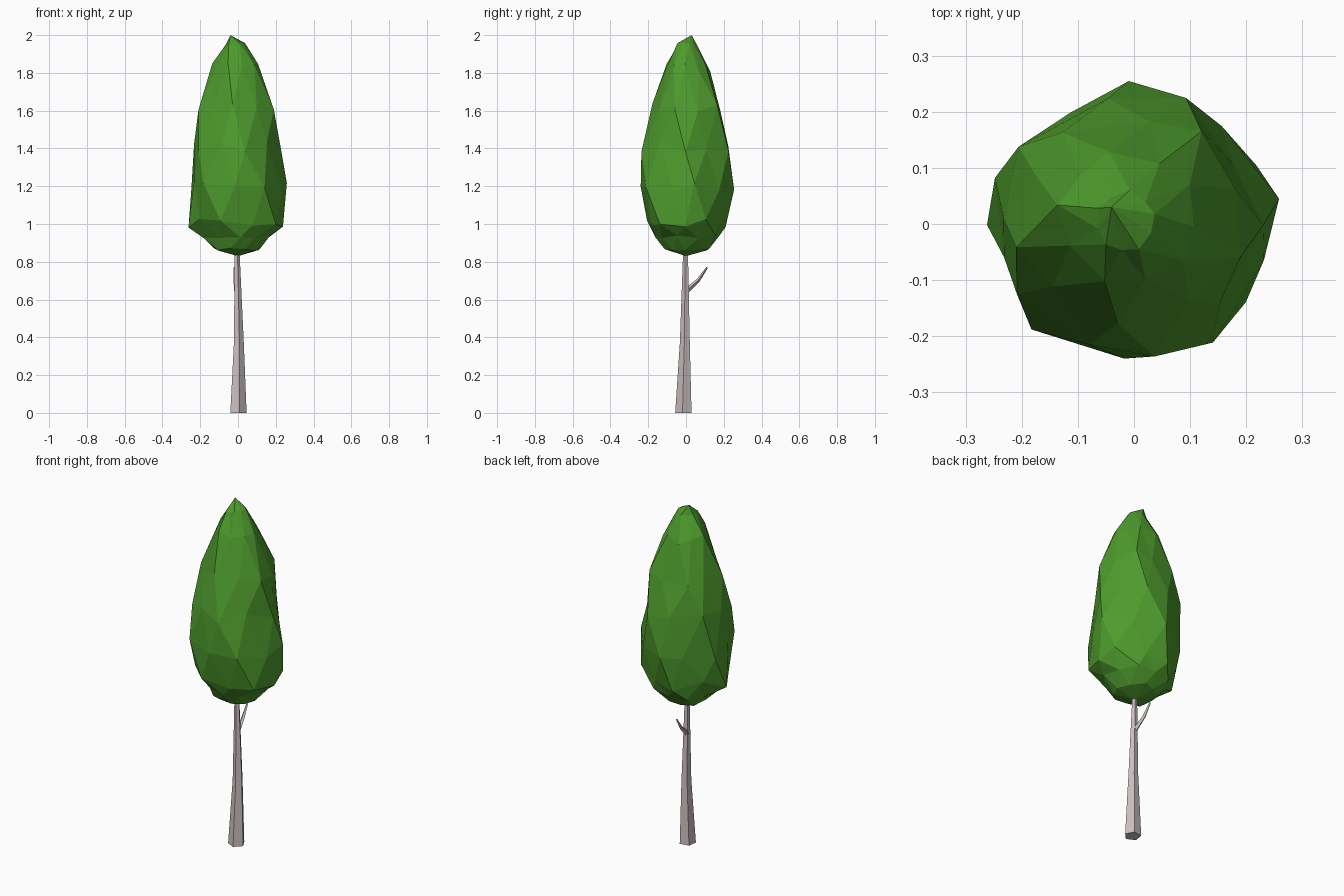
import bpy, bmesh, random
from math import cos, sin, radians, pi
from mathutils import Vector

if "Cube" in bpy.data.objects:
    bpy.data.objects.remove(bpy.data.objects["Cube"])

random.seed(4)


def material(name, rgb):
    m = bpy.data.materials.new(name)
    m.diffuse_color = (*rgb, 1)
    m.use_nodes = True
    m.node_tree.nodes["Principled BSDF"].inputs["Base Color"].default_value = m.diffuse_color
    return m


def skin(name, rings, mat, bottom=None, top=None):
    """Join rings of points with triangles, closing each end with a point or a cap."""
    bm = bmesh.new()
    loops = [[bm.verts.new(p) for p in ring] for ring in rings]
    n = len(loops[0])
    for a, b in zip(loops, loops[1:]):
        for i in range(n):
            j = (i + 1) % n
            bm.faces.new((a[i], a[j], b[j]))
            bm.faces.new((a[i], b[j], b[i]))
    for loop, tip in ((loops[0], bottom), (loops[-1], top)):
        if tip is None:
            bm.faces.new(loop)
        else:
            v = bm.verts.new(tip)
            for i in range(n):
                bm.faces.new((loop[i], loop[(i + 1) % n], v))
    bmesh.ops.recalc_face_normals(bm, faces=bm.faces[:])
    me = bpy.data.meshes.new(name)
    bm.to_mesh(me)
    bm.free()
    me.materials.append(mat)
    ob = bpy.data.objects.new(name, me)
    bpy.context.collection.objects.link(ob)
    return ob


bark = material("bark", (0.6, 0.53, 0.52))
leaf = material("leaf", (0.076, 0.33, 0.026))

# Trunk: tapered five-sided stem, running up into the crown
stem = [(0, -0.012, 0, 0.046), (0.003, -0.005, 0.37, 0.028),
        (-0.005, -0.002, 0.84, 0.014), (-0.006, 0, 0.92, 0.010)]
skin("trunk", [[(x + r * cos(radians(-80 + 72 * k)), y + r * sin(radians(-80 + 72 * k)), z)
                for k in range(5)] for x, y, z, r in stem], bark)

# Branch: small bent twig on the back
path = [(-0.005, 0.0, 0.645, 0.015), (-0.014, 0.065, 0.702, 0.010), (-0.018, 0.112, 0.770, 0.005)]
side, up = Vector((1, 0, 0)), Vector((0, -0.7, 0.7))
skin("branch", [[Vector((x, y, z)) + r * (cos(k * pi / 2) * side + sin(k * pi / 2) * up)
                 for k in range(4)] for x, y, z, r in path], bark)

# Crown: faceted rings, each turned against the last so the ridges spiral
SIDES = 10
profile = [  # z, x radius, y radius, x centre, y centre
    (0.865, 0.125, 0.125, -0.01, 0.00),
    (0.93, 0.185, 0.175, 0.00, 0.01),
    (1.01, 0.255, 0.215, 0.00, 0.00),
    (1.20, 0.268, 0.256, 0.00, 0.00),
    (1.41, 0.240, 0.242, -0.01, 0.00),
    (1.62, 0.207, 0.187, -0.005, 0.01),
    (1.83, 0.126, 0.122, -0.01, 0.01),
    (1.95, 0.055, 0.055, -0.015, 0.005)]
rings = []
for level, (z, rx, ry, cx, cy) in enumerate(profile):
    ring = []
    for i in range(SIDES):
        a = 2 * pi * i / SIDES - radians(19) * level + random.uniform(-0.09, 0.09)
        f = (1.0 if i % 2 == 0 else 0.91) + random.uniform(-0.03, 0.03)
        dz = random.uniform(-0.03, 0.03) if 1 < level < 7 else random.uniform(-0.01, 0.01)
        ring.append((cx + rx * f * cos(a), cy + ry * f * sin(a), z + dz))
    rings.append(ring)
skin("crown", rings, leaf, bottom=(0, 0, 0.83), top=(-0.04, 0.03, 2.0))
